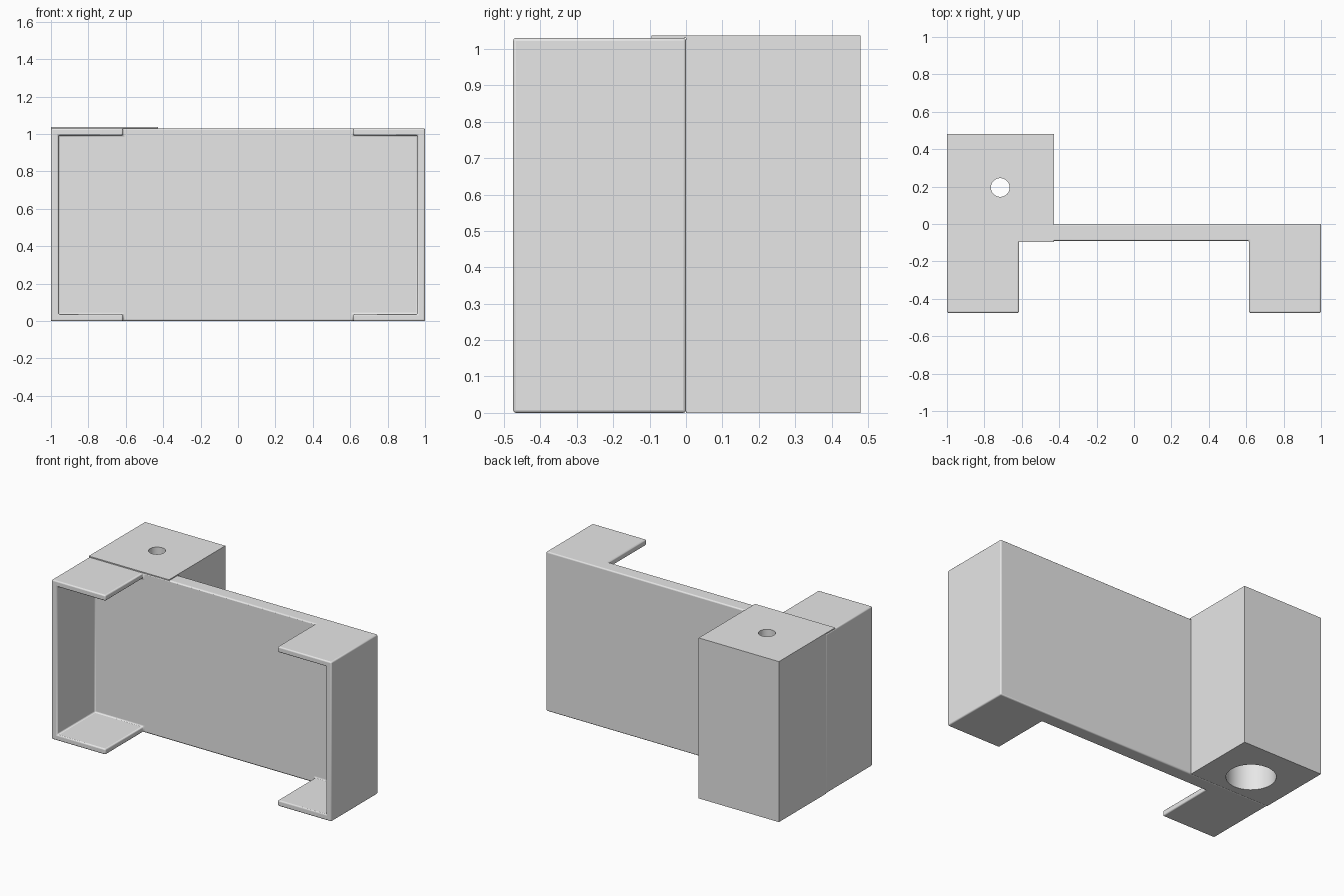
import bpy, bmesh, math
from mathutils import Matrix

default = bpy.data.objects.get("Cube")
if default:
    bpy.data.objects.remove(default, do_unlink=True)

# One plain grey for the whole bracket
grey = bpy.data.materials.new("plain_grey")
grey.use_nodes = True
grey.diffuse_color = (0.8, 0.8, 0.8, 1)
grey.node_tree.nodes["Principled BSDF"].inputs["Base Color"].default_value = (0.8, 0.8, 0.8, 1)


def finish(name, bm):
    bmesh.ops.recalc_face_normals(bm, faces=bm.faces[:])
    mesh = bpy.data.meshes.new(name)
    bm.to_mesh(mesh)
    bm.free()
    mesh.materials.append(grey)
    obj = bpy.data.objects.new(name, mesh)
    bpy.context.collection.objects.link(obj)
    return obj


def prism(name, profile, offset):
    """Extrude a closed 3D profile along an offset vector."""
    bm = bmesh.new()
    face = bm.faces.new([bm.verts.new(p) for p in profile])
    moved = bmesh.ops.extrude_face_region(bm, geom=[face])["geom"]
    bmesh.ops.translate(bm, vec=offset, verts=[v for v in moved if isinstance(v, bmesh.types.BMVert)])
    return finish(name, bm)


def cylinder(name, radius, z0, z1, x, y):
    bm = bmesh.new()
    bmesh.ops.create_cone(bm, cap_ends=True, segments=48, radius1=radius, radius2=radius,
                          depth=z1 - z0, matrix=Matrix.Translation((x, y, (z0 + z1) / 2)))
    return finish(name, bm)


def activate(obj):
    bpy.ops.object.select_all(action='DESELECT')
    obj.select_set(True)
    bpy.context.view_layer.objects.active = obj


def cut(obj, cutter):
    cutter.hide_render = True
    mod = obj.modifiers.new("cut", 'BOOLEAN')
    mod.operation = 'DIFFERENCE'
    mod.solver = 'EXACT'
    mod.object = cutter
    activate(obj)
    bpy.ops.object.modifier_apply(modifier=mod.name)
    bpy.data.objects.remove(cutter, do_unlink=True)


# Holder: a slab with a cross-shaped recess, leaving side walls and corner tabs
height, front, panel_front = 1.03, -0.475, -0.09
wall, gap = 0.96, 0.615
low, high = 0.037, 0.993
holder = prism("holder", [(-1, front, 0), (1, front, 0), (1, front, height), (-1, front, height)],
               (0, -front, 0))
right_half = [(gap, -0.2), (gap, low), (wall, low), (wall, high), (gap, high), (gap, 1.2)]
cross = right_half + [(-x, z) for x, z in reversed(right_half)]
recess = prism("recess_cutter", [(x, -0.7, z) for x, z in cross], (0, panel_front + 0.7, 0))
cut(holder, recess)
bevel = holder.modifiers.new("soft_edges", 'BEVEL')
bevel.width = 0.008
bevel.segments = 3
bevel.limit_method = 'ANGLE'

# Mounting block with a thin lip that laps over the top of the panel
top = 1.037
side = [(0, 0), (0.48, 0), (0.48, top), (-0.095, top), (-0.095, height), (0, height)]
block = prism("mounting_block", [(-1, y, z) for y, z in side], (0.573, 0, 0))

# Small through hole with a wide bore from below
hole_x, hole_y = -0.715, 0.195
cut(block, cylinder("bore_cutter", 0.145, -0.1, 0.94, hole_x, hole_y))
cut(block, cylinder("hole_cutter", 0.05, 0.8, 1.2, hole_x, hole_y))

for obj in (holder, block):
    activate(obj)
    bpy.ops.object.shade_smooth_by_angle(angle=math.radians(35))
